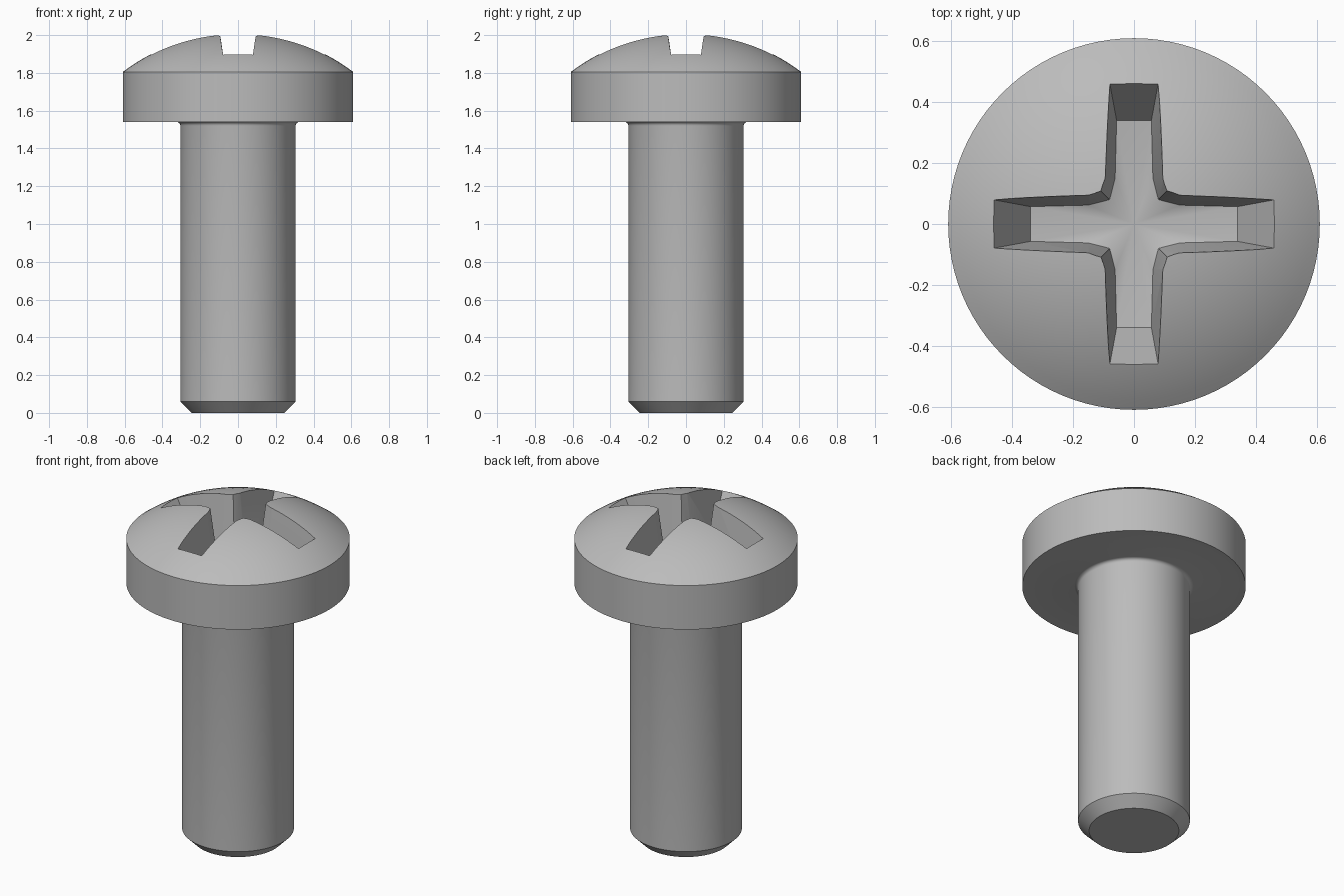
import bpy
import bmesh
from math import sin, cos, asin, pi

if "Cube" in bpy.data.objects:
    bpy.data.objects.remove(bpy.data.objects["Cube"], do_unlink=True)

SEGMENTS = 96
HEAD_R, RIM_Z, APEX_Z = 0.61, 1.805, 2.01
SHAFT_R, HEAD_BASE = 0.305, 1.54
FLOOR_Z, TOP_Z = 1.69, 2.1

steel = bpy.data.materials.new("steel grey")
steel.use_nodes = True
steel.diffuse_color = (0.5, 0.5, 0.5, 1)
steel.node_tree.nodes["Principled BSDF"].inputs["Base Color"].default_value = (0.5, 0.5, 0.5, 1)


def add_object(name, bm):
    bmesh.ops.recalc_face_normals(bm, faces=bm.faces)
    mesh = bpy.data.meshes.new(name)
    bm.to_mesh(mesh)
    bm.free()
    mesh.materials.append(steel)
    obj = bpy.data.objects.new(name, mesh)
    bpy.context.collection.objects.link(obj)
    return obj


def screw_profile():
    # Chamfered tip, shaft, small fillet, flat underside and straight rim
    pts = [(0, 0), (0.245, 0), (SHAFT_R, 0.06)]
    fillet = 0.02
    for i in range(5):
        a = i / 4 * pi / 2
        pts.append((SHAFT_R + fillet * (1 - cos(a)), HEAD_BASE - fillet * (1 - sin(a))))
    pts += [(HEAD_R, HEAD_BASE)]
    # Spherical dome from the rim to the apex
    sag = APEX_Z - RIM_Z
    radius = (HEAD_R ** 2 + sag ** 2) / (2 * sag)
    sweep = asin(HEAD_R / radius)
    for i in range(17):
        a = sweep * (1 - i / 16)
        pts.append((radius * sin(a), APEX_Z - radius * (1 - cos(a))))
    return pts


def cross_ring(bm, z, reach, half, corner):
    # One arm with its inner corner, repeated by quarter turns
    arm = [(reach, -half), (reach, half), (0.15, half + 0.005), (corner, corner),
           (half + 0.005, 0.15)]
    ring = []
    for turn in range(4):
        for x, y in arm:
            for _ in range(turn):
                x, y = -y, x
            ring.append(bm.verts.new((x, y, z)))
    return ring


# Screw body: revolved profile
bm = bmesh.new()
verts = [bm.verts.new((r, 0, z)) for r, z in screw_profile()]
edges = [bm.edges.new(pair) for pair in zip(verts, verts[1:])]
bmesh.ops.spin(bm, geom=verts + edges, cent=(0, 0, 0), axis=(0, 0, 1),
               angle=2 * pi, steps=SEGMENTS)
bmesh.ops.remove_doubles(bm, verts=bm.verts, dist=0.0005)
screw = add_object("screw", bm)

# Cross recess: tapered cutter with a shallow conical floor
bm = bmesh.new()
low = cross_ring(bm, FLOOR_Z, 0.34, 0.057, 0.08)
high = cross_ring(bm, TOP_Z, 0.577, 0.101, 0.118)
centre = bm.verts.new((0, 0, FLOOR_Z - 0.03))
count = len(low)
for i in range(count):
    j = (i + 1) % count
    bm.faces.new((low[i], low[j], high[j], high[i]))
    bm.faces.new((low[j], low[i], centre))
bm.faces.new(high)
cutter = add_object("recess_cutter", bm)
cutter.hide_render = True

# Cut the recess, then drop the cutter
cut = screw.modifiers.new("cross recess", "BOOLEAN")
cut.operation = "DIFFERENCE"
cut.solver = "EXACT"
cut.object = cutter
bpy.ops.object.select_all(action="DESELECT")
bpy.context.view_layer.objects.active = screw
screw.select_set(True)
bpy.ops.object.modifier_apply(modifier=cut.name)
bpy.data.objects.remove(cutter, do_unlink=True)
bpy.ops.object.shade_smooth_by_angle(angle=pi / 7)
